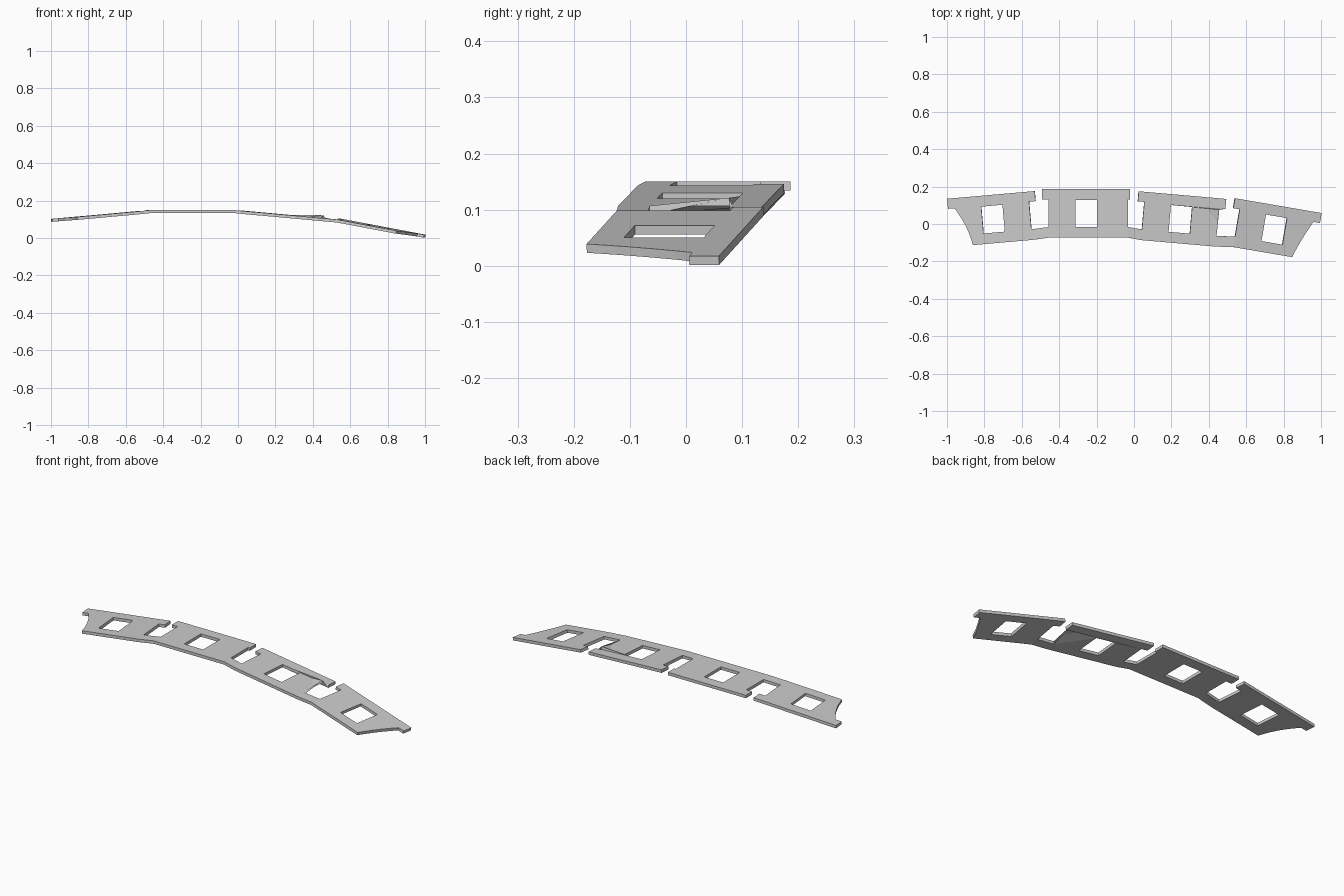
import bpy
import bmesh
from math import cos, sin, radians

if "Cube" in bpy.data.objects:
    bpy.data.objects.remove(bpy.data.objects["Cube"])

REAR, NOTCH, SLOT, FRONT = 0.13, 0.076, -0.072, -0.129
LIP, NECK, FOOT = 0.235, 0.2, 0.119
HOLE_X, HOLE_Y = 0.057, 0.072
THICKNESS = 0.016

grey = bpy.data.materials.new("plain grey")
grey.use_nodes = True
tone = (0.6, 0.6, 0.6, 1)
grey.diffuse_color = tone
grey.node_tree.nodes["Principled BSDF"].inputs["Base Color"].default_value = tone


def slot_side(neck):
    """Side profile with a lip over a slot, rear to front."""
    return [(LIP, REAR), (LIP, NOTCH), (neck, NOTCH), (neck, SLOT), (neck, FRONT)]


def end_side(bow, steps=6):
    """Outer end profile: lip, then a hollow slanted edge."""
    side = [(LIP, REAR), (LIP, NOTCH)]
    for i in range(steps + 1):
        t = i / steps
        x = NECK + (FOOT - NECK) * t - 4 * bow * t * (1 - t)
        side.append((x, NOTCH + (FRONT - NOTCH) * t))
    return side


def loop_edges(bm, verts):
    return [bm.edges.new((a, b)) for a, b in zip(verts, verts[1:] + verts[:1])]


def add_panel(bm, centre, yaw, slope, left, right):
    """Tilted panel with a window; returns its left and right vertex rows."""
    angle = radians(yaw)

    def place(x, y):
        return bm.verts.new((
            centre[0] + x * cos(angle) - y * sin(angle),
            centre[1] + x * sin(angle) + y * cos(angle),
            centre[2] + slope * x))

    left_row = [place(-x, y) for x, y in left]
    right_row = [place(x, y) for x, y in right]
    window = [place(sx * HOLE_X, sy * HOLE_Y)
              for sx, sy in ((-1, -1), (1, -1), (1, 1), (-1, 1))]
    edges = loop_edges(bm, left_row + right_row[::-1]) + loop_edges(bm, window)
    bmesh.ops.triangle_fill(bm, edges=edges, use_beauty=True, normal=(0, 0, 1))
    return left_row, right_row


# Four panels: centre, yaw, slope, left side, right side
panels = [
    ((-0.754, 0.026, 0.123), 5, 0.09, end_side(0.012), slot_side(NECK)),
    ((-0.256, 0.056, 0.15), 0, 0, slot_side(NECK), slot_side(0.225)),
    ((0.248, 0.025, 0.125), -5, -0.09, slot_side(NECK), slot_side(NECK)),
    ((0.75, -0.03, 0.061), -9.7, -0.186, slot_side(NECK), end_side(0.005)),
]
bm = bmesh.new()
rows = [add_panel(bm, *panel) for panel in panels]

# Bridges along the front edge join neighbouring panels
for (_, a), (b, _) in zip(rows, rows[1:]):
    bm.faces.new((a[-1], b[-1], b[-2], a[-2]))

# Every top face looks up
for face in bm.faces:
    face.normal_update()
    if face.normal.z < 0:
        face.normal_flip()

mesh = bpy.data.meshes.new("slotted_plate")
bm.to_mesh(mesh)
bm.free()
mesh.materials.append(grey)
plate = bpy.data.objects.new("slotted_plate", mesh)
bpy.context.collection.objects.link(plate)

# Plate thickness below the top surface
solid = plate.modifiers.new("thickness", "SOLIDIFY")
solid.thickness = THICKNESS
solid.offset = -1
